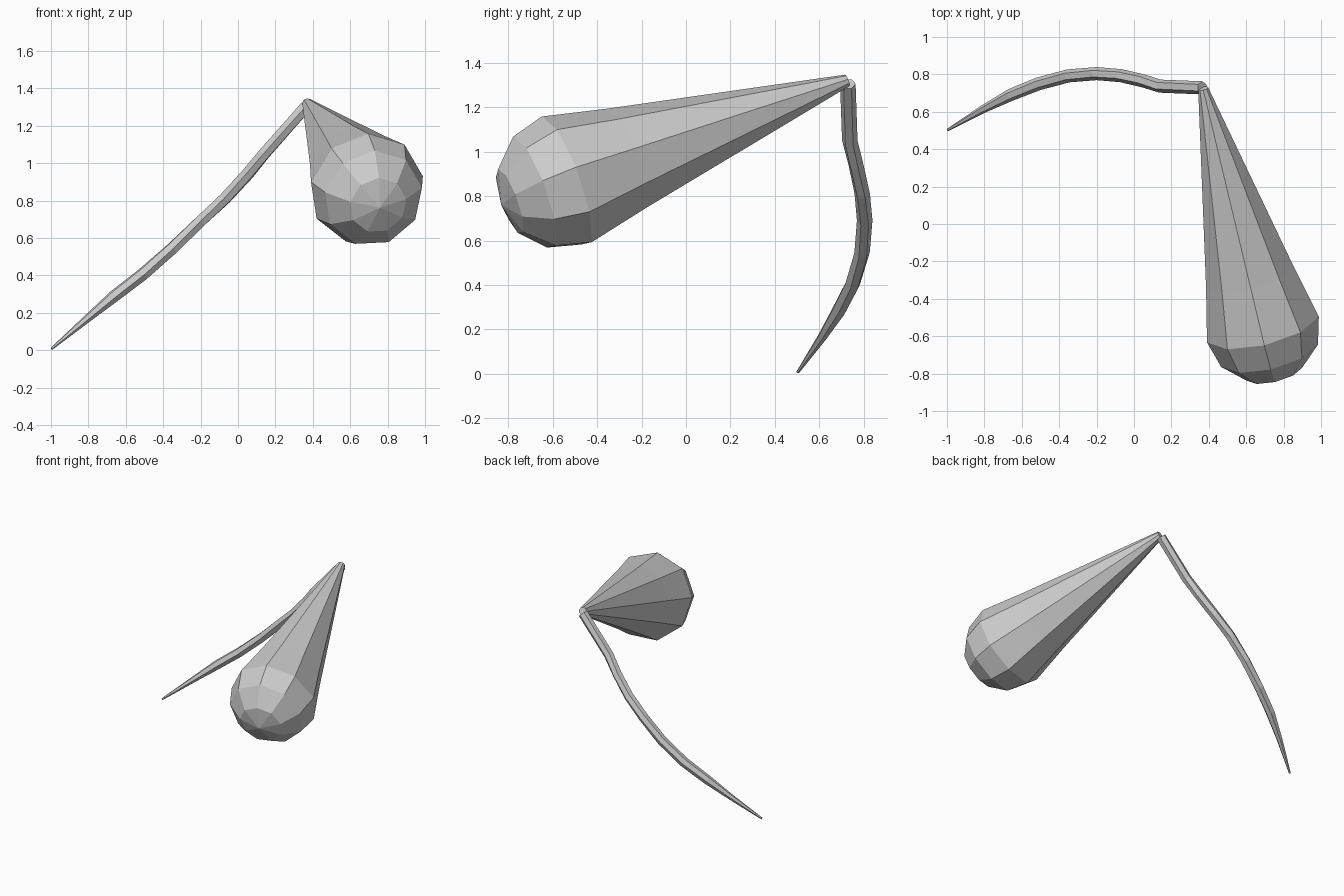
import bpy, bmesh
from math import sin, cos, radians
from mathutils import Vector

if "Cube" in bpy.data.objects:
    bpy.data.objects.remove(bpy.data.objects["Cube"])


def loft(name, path, radii, sides, phase):
    """Flat-faced tube through the path points, with capped ends."""
    pts = [Vector(p) for p in path]
    bm = bmesh.new()
    rings = []
    for i, (p, r) in enumerate(zip(pts, radii)):
        d = (pts[min(i + 1, len(pts) - 1)] - pts[max(i - 1, 0)]).normalized()
        up = Vector((0, 0, 1))
        v = (up - d * up.dot(d)).normalized()
        u = v.cross(d)
        angles = [radians(phase + 360 * k / sides) for k in range(sides)]
        rings.append([bm.verts.new(p + r * (u * cos(a) + v * sin(a))) for a in angles])
    for a, b in zip(rings, rings[1:]):
        for k in range(sides):
            n = (k + 1) % sides
            bm.faces.new((a[k], a[n], b[n], b[k]))
    bm.faces.new(rings[0])
    bm.faces.new(rings[-1])
    bmesh.ops.remove_doubles(bm, verts=bm.verts, dist=0.0005)
    bmesh.ops.recalc_face_normals(bm, faces=bm.faces)
    mesh = bpy.data.meshes.new(name)
    bm.to_mesh(mesh)
    bm.free()
    obj = bpy.data.objects.new(name, mesh)
    bpy.context.collection.objects.link(obj)
    return obj


# Bulb: long cone ending in a low-poly hemisphere
apex = Vector((0.37, 0.725, 1.32))
axis = Vector((0.39, -1.56, -0.56)).normalized()
R, S = 0.312, 1.387
profile = [(0.0, 0.028), (1.086, 0.245)]
profile += [(S + R * sin(radians(a)), R * cos(radians(a))) for a in (0, 30, 60, 90)]
loft("bulb", [apex + axis * s for s, r in profile], [r for s, r in profile], 9, 13)

# Stem: curved thin tube tapering to a point
stem_path = [(0.365, 0.728, 1.305), (0.14, 0.737, 1.05), (0.05, 0.765, 0.94),
             (-0.07, 0.793, 0.81), (-0.20, 0.804, 0.69), (-0.35, 0.792, 0.545),
             (-0.51, 0.75, 0.405), (-0.66, 0.69, 0.29), (-0.81, 0.612, 0.165),
             (-0.996, 0.503, 0.008)]
stem_radii = [0.035] * 7 + [0.033, 0.021, 0.007]
loft("stem", stem_path, stem_radii, 6, 0)
